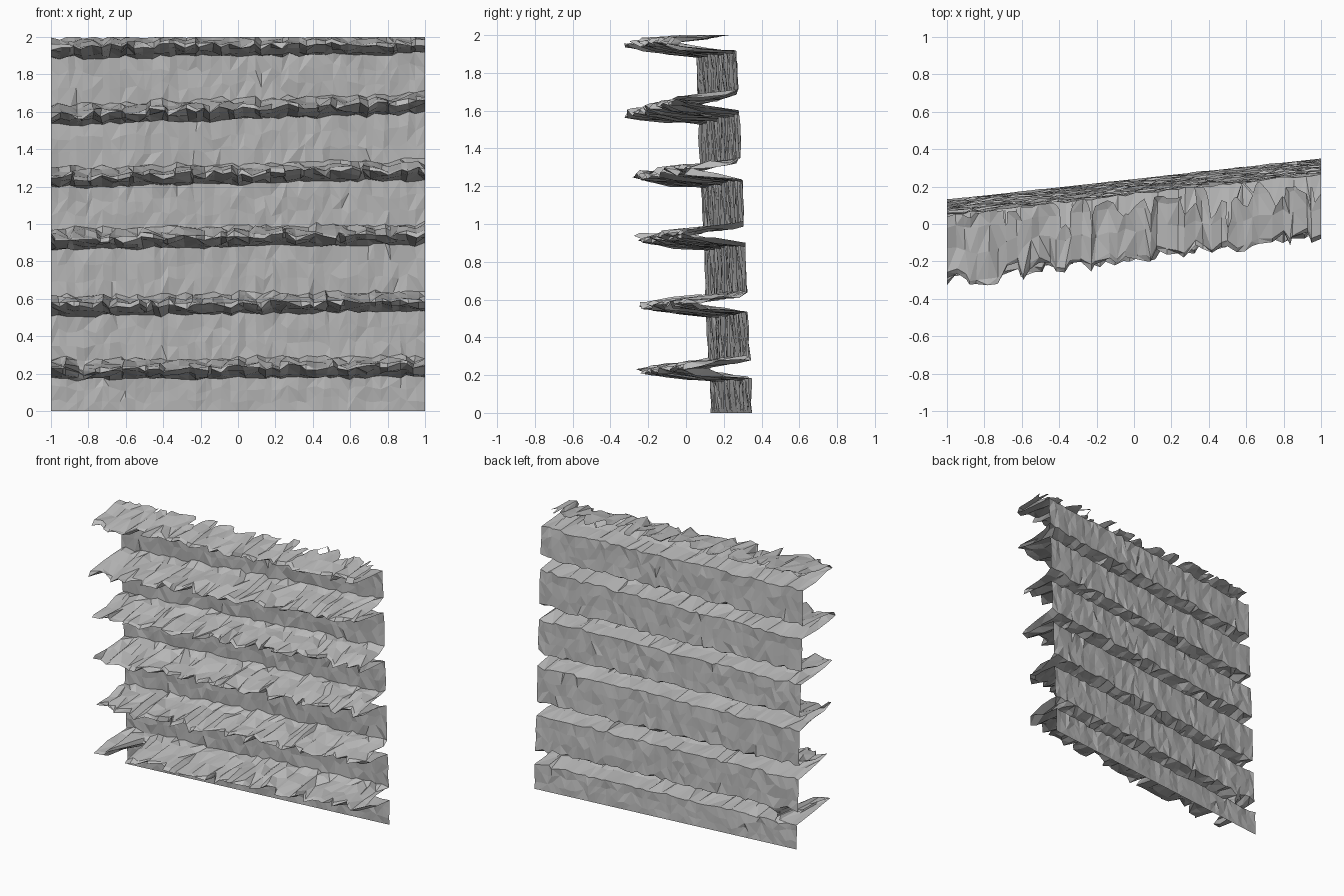
import bpy
import bmesh
import random

random.seed(7)

cube = bpy.data.objects.get("Cube")
if cube:
    bpy.data.objects.remove(cube)

COLUMNS = 44
# Per ledge: height where the underside leaves the wall, its rise along x, and its reach
LEDGES = [(0.175, 0.005, 0.38), (0.52, 0.012, 0.36), (0.88, 0.014, 0.35),
          (1.215, 0.018, 0.35), (1.56, 0.03, 0.38), (1.90, 0.012, 0.38)]
# Ledge fold: (fraction of reach, height above underside, jitter in z)
FOLD = [(0.0, 0.0, 0.010), (0.45, 0.016, 0.012), (0.8, 0.035, 0.012), (1.0, 0.052, 0.012),
        (0.93, 0.066, 0.012), (0.55, 0.080, 0.014), (0.2, 0.095, 0.016), (0.0, 0.108, 0.014)]


def jitter(amount):
    return random.uniform(-amount, amount)


def wall_y(x, z):
    """Sloping, slightly leaning rock wall."""
    return 0.24 + 0.11 * x - 0.042 * z


def column_positions(amount):
    """Uneven spacing along x with straight outer edges."""
    step = 2 / COLUMNS
    inner = [-1 + step * i + jitter(amount * step) for i in range(1, COLUMNS)]
    return [-1.0] + inner + [1.0]


def ledge_rows(base, rise, reach, notch):
    """Rows of points that fold out to a ragged lip and back to the wall."""
    xs = column_positions(0.35)
    reaches, lifts, skews = [], [], []
    for x in xs:
        length = reach - 0.02 * x - random.random() ** 2 * 0.10
        if notch and abs(x + 0.82) < 0.05:
            length *= 0.1
        reaches.append(length)
        lifts.append(jitter(0.012))
        skews.append(jitter(0.018))
    rows = []
    for out, up, rough in FOLD:
        row = []
        for i, x in enumerate(xs):
            edge = i in (0, COLUMNS)
            px = x if edge else x + skews[i] * out
            z = base + rise * x + up + lifts[i] * (0.4 + out) + jitter(rough)
            y = wall_y(x, z) - reaches[i] * out + jitter(0.008)
            row.append((px, y, z))
        rows.append(row)
    return rows


def wall_rows(low, high):
    """Two gently uneven rows between two ledges."""
    rows = []
    for t in (0.33, 0.67):
        row = []
        for a, b in zip(low, high):
            x = a[0] + (b[0] - a[0]) * t
            z = a[2] + (b[2] - a[2]) * t + jitter(0.02)
            row.append((x, wall_y(x, z) + jitter(0.006), z))
        rows.append(row)
    return rows


# Stack all rows from the foot of the wall to the highest ledge
foot = [(x, wall_y(x, 0), 0.0) for x in column_positions(0.2)]
rows = [foot]
for n, (base, rise, reach) in enumerate(LEDGES):
    fold = ledge_rows(base, rise, reach, n == 0)
    rows += wall_rows(rows[-1], fold[0]) + fold

# Skin the rows into a single faceted sheet with mixed diagonals
bm = bmesh.new()
grid = [[bm.verts.new(p) for p in row] for row in rows]
for low, high in zip(grid, grid[1:]):
    for i in range(COLUMNS):
        a, b, c, d = low[i], low[i + 1], high[i + 1], high[i]
        if random.random() < 0.5:
            bm.faces.new((a, b, c))
            bm.faces.new((a, c, d))
        else:
            bm.faces.new((a, b, d))
            bm.faces.new((b, c, d))

# Trim the top level
bmesh.ops.bisect_plane(bm, geom=bm.verts[:] + bm.edges[:] + bm.faces[:],
                       plane_co=(0, 0, 2), plane_no=(0, 0, 1), clear_outer=True)
mesh = bpy.data.meshes.new("layered_rock_wall")
bm.to_mesh(mesh)
bm.free()
wall = bpy.data.objects.new("layered_rock_wall", mesh)
bpy.context.collection.objects.link(wall)

# Plain stone colour
stone = bpy.data.materials.new("grey_stone")
stone.use_nodes = True
colour = (0.5, 0.5, 0.5, 1)
stone.diffuse_color = colour
stone.node_tree.nodes["Principled BSDF"].inputs["Base Color"].default_value = colour
mesh.materials.append(stone)
